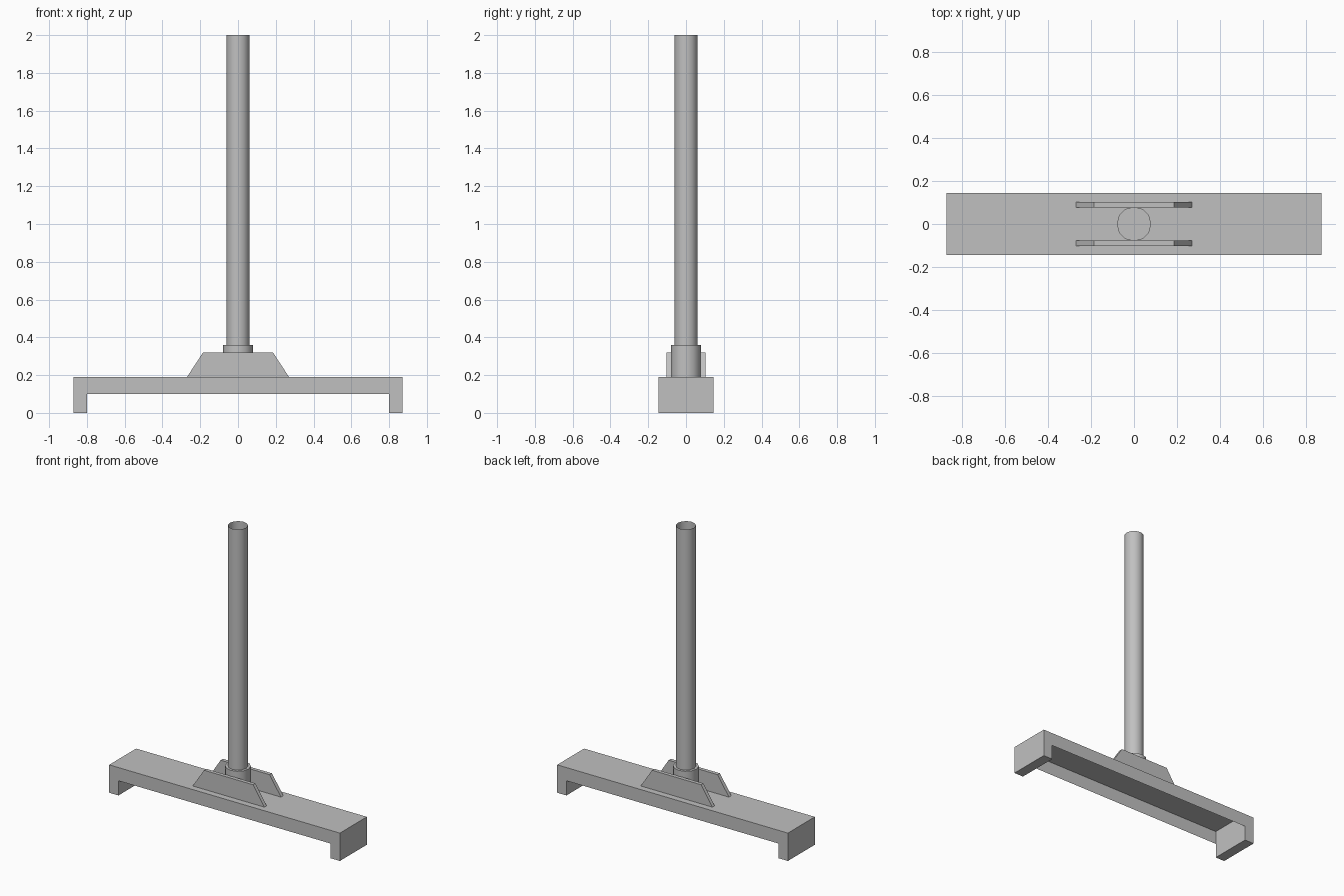
import bpy, bmesh, math

cube = bpy.data.objects.get("Cube")
if cube:
    bpy.data.objects.remove(cube)

steel = bpy.data.materials.new("grey steel")
steel.use_nodes = True
GREY = (0.53, 0.53, 0.53, 1)
steel.diffuse_color = GREY
steel.node_tree.nodes["Principled BSDF"].inputs["Base Color"].default_value = GREY

# Main dimensions
LENGTH, HALF_WIDTH = 0.87, 0.145
LEG_X, SKIRT_Z, DECK_Z = 0.80, 0.10, 0.19
COLLAR_TOP, POLE_TOP = 0.36, 2.0


def finish(name, bm):
    mesh = bpy.data.meshes.new(name)
    bm.to_mesh(mesh)
    bm.free()
    mesh.materials.append(steel)
    obj = bpy.data.objects.new(name, mesh)
    bpy.context.collection.objects.link(obj)
    return obj


def prism(name, profile, y0, y1):
    """Extrude an x-z outline from y0 to y1."""
    bm = bmesh.new()
    face = bm.faces.new([bm.verts.new((x, y0, z)) for x, z in profile])
    ext = bmesh.ops.extrude_face_region(bm, geom=[face])
    moved = [v for v in ext["geom"] if isinstance(v, bmesh.types.BMVert)]
    bmesh.ops.translate(bm, verts=moved, vec=(0, y1 - y0, 0))
    bmesh.ops.recalc_face_normals(bm, faces=bm.faces)
    return finish(name, bm)


def tube(name, radius, z0, z1, capped):
    bm = bmesh.new()
    bmesh.ops.create_cone(bm, cap_ends=capped, segments=12, radius1=radius,
                          radius2=radius, depth=z1 - z0)
    bmesh.ops.translate(bm, verts=bm.verts, vec=(0, 0, (z0 + z1) / 2))
    obj = finish(name, bm)
    bpy.ops.object.select_all(action='DESELECT')
    obj.select_set(True)
    bpy.context.view_layer.objects.active = obj
    bpy.ops.object.shade_smooth_by_angle(angle=math.radians(40))
    return obj


# Base: sheet channel, hollow underneath, with a skirt along each long side
bm = bmesh.new()
section = [(-HALF_WIDTH, SKIRT_Z), (-HALF_WIDTH, DECK_Z),
           (HALF_WIDTH, DECK_Z), (HALF_WIDTH, SKIRT_Z)]
ends = [[bm.verts.new((x, y, z)) for y, z in section] for x in (-LEG_X, LEG_X)]
for i in range(3):
    bm.faces.new((ends[0][i], ends[1][i], ends[1][i + 1], ends[0][i + 1]))
finish("base_channel", bm)

# Block legs closing both ends of the channel
for side, name in ((-1, "right_leg"), (1, "left_leg")):
    a, b = side * LEG_X, side * LENGTH
    prism(name, [(a, 0), (b, 0), (b, DECK_Z), (a, DECK_Z)], -HALF_WIDTH, HALF_WIDTH)

# Trapezoid gusset plates in front of and behind the collar
gusset = [(-0.27, DECK_Z), (0.27, DECK_Z), (0.185, 0.32), (-0.185, 0.32)]
for side, name in ((-1, "front_gusset"), (1, "back_gusset")):
    prism(name, gusset, side * 0.077, side * 0.102)

# Collar and open pole
tube("collar", 0.08, DECK_Z, COLLAR_TOP, True)
tube("pole", 0.062, COLLAR_TOP, POLE_TOP, False)
